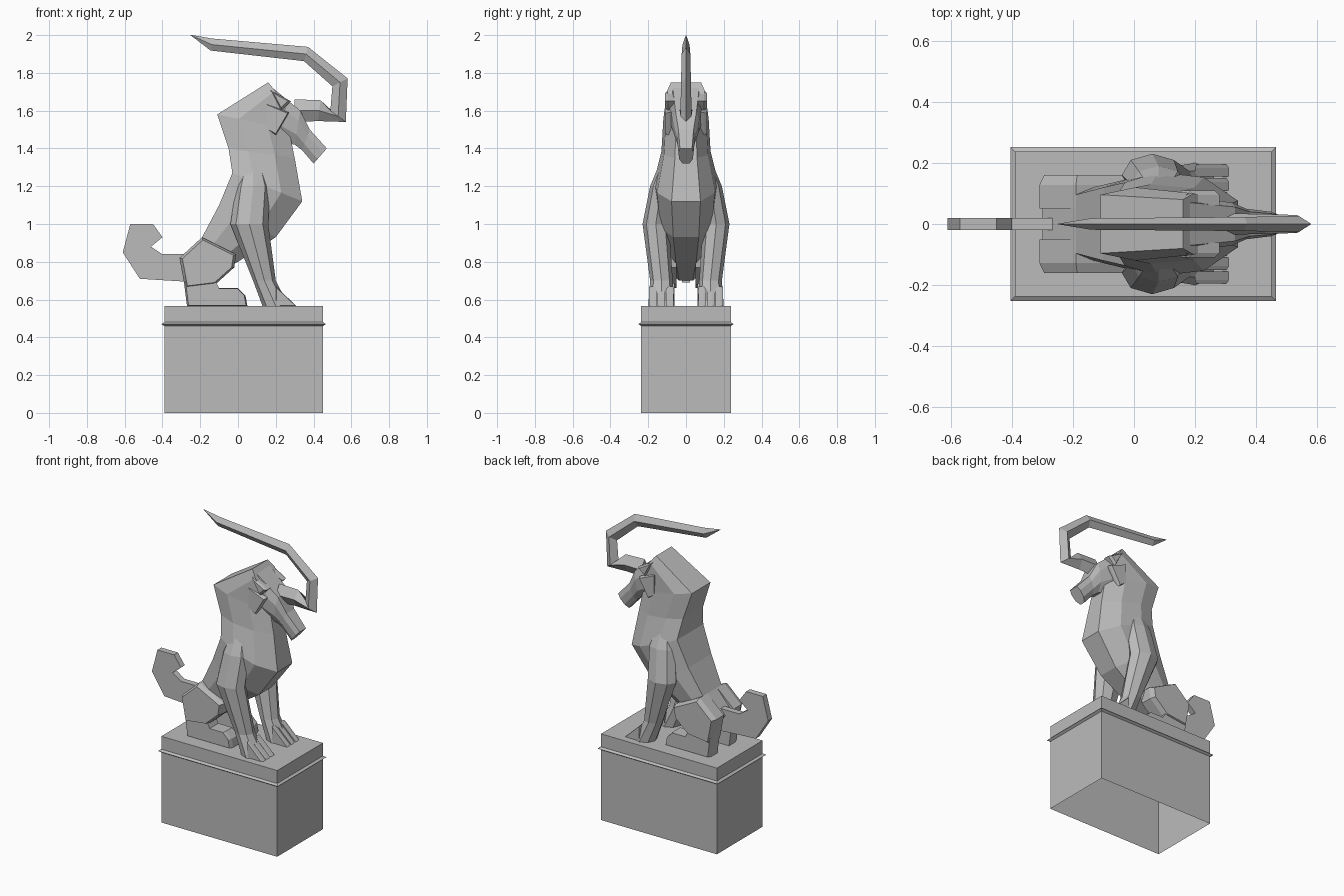
import bpy, bmesh
from math import cos, sin, pi, sqrt
from mathutils import Vector

cube = bpy.data.objects.get("Cube")
if cube:
    bpy.data.objects.remove(cube, do_unlink=True)

stone = bpy.data.materials.new("grey_stone")
stone.use_nodes = True
stone.diffuse_color = (.5, .5, .5, 1)
shader = stone.node_tree.nodes["Principled BSDF"]
shader.inputs["Base Color"].default_value = stone.diffuse_color

PLINTH_TOP = .565


def loft(name, rings, mirror=False, open_start=False):
    """Skin a list of equal-sized point rings with flat faces and cap the ends."""
    bm = bmesh.new()
    loops = [[bm.verts.new(point) for point in ring] for ring in rings]
    for lower, upper in zip(loops, loops[1:]):
        for i in range(len(lower)):
            bm.faces.new((lower[i - 1], lower[i], upper[i], upper[i - 1]))
    bm.faces.new(loops[-1])
    if not open_start:
        bm.faces.new(reversed(loops[0]))
    bmesh.ops.recalc_face_normals(bm, faces=bm.faces)
    mesh = bpy.data.meshes.new(name)
    bm.to_mesh(mesh)
    bm.free()
    mesh.materials.append(stone)
    part = bpy.data.objects.new(name, mesh)
    bpy.context.collection.objects.link(part)
    if mirror:
        modifier = part.modifiers.new("other_side", "MIRROR")
        modifier.use_axis = (False, True, False)
        modifier.use_mirror_merge = False


def section(back, front, width):
    """Eight-sided symmetric ring: broad back, wide flanks and a narrow front."""
    start, end = (Vector((x, 0, z)) for x, z in (back, front))
    profile = ((0, .8), (.3, 1), (.7, .9), (1, .45))
    left = [start.lerp(end, t) + Vector((0, width * w, 0)) for t, w in profile]
    right = [Vector((p.x, -p.y, p.z)) for p in reversed(left)]
    return left + right


def slab(name, outline, inner, outer, taper=.9, mirror=True):
    """Plate with an outline in x and z, chamfered on its outer side by a taper."""
    points = [Vector((x, 0, z)) for x, z in outline]
    centre = sum(points, Vector()) / len(points)

    def ring(y, scale):
        return [centre.lerp(p, scale) + Vector((0, y, 0)) for p in points]

    shoulder = inner + (outer - inner) * .7
    loft(name, [ring(inner, 1), ring(shoulder, 1), ring(outer, taper)], mirror)


def oval(x, y, z, length, width):
    """Eight-sided level ring with the given half length and half width."""
    angles = [i * pi / 4 for i in range(8)]
    return [(x + length * cos(a), y + width * sin(a), z) for a in angles]


# Pedestal, open underneath, with a thin pointed moulding
def plinth_ring(z, grow=0):
    length, depth = .42 + grow, .237 + grow
    signs = ((-1, -1), (1, -1), (1, 1), (-1, 1))
    return [(.03 + sx * length, sy * depth, z) for sx, sy in signs]


loft("pedestal", [plinth_ring(0), plinth_ring(.46), plinth_ring(.47, .015),
                  plinth_ring(.48), plinth_ring(PLINTH_TOP)], open_start=True)

# Body, neck and mane as one faceted loft from rump to crown
loft("body_and_mane", [section(*s) for s in (
    ((-.3, .8), (-.2, .7), .08),
    ((-.19, .93), (0, .8), .12),
    ((-.1, 1.1), (.2, .93), .15),
    ((-.03, 1.27), (.34, 1.12), .17),
    ((-.05, 1.4), (.3, 1.35), .13),
    ((-.11, 1.58), (.27, 1.5), .12),
    ((.16, 1.75), (.28, 1.6), .1),
)])

# Head tapering into the muzzle
loft("head", [section(*s) for s in (
    ((.16, 1.74), (.25, 1.43), .09),
    ((.33, 1.6), (.3, 1.42), .07),
    ((.38, 1.5), (.34, 1.39), .05),
    ((.47, 1.4), (.4, 1.32), .04),
)])

# Ears and the cheek fringe framing the face
slab("ear", [(.17, 1.71), (.28, 1.65), (.23, 1.6)], .06, .11, .7)
slab("cheek_fringe", [(.15, 1.64), (.27, 1.59), (.2, 1.47), (.15, 1.5)], .05, .11)

# Curved horn: a diamond section swept along a path, thinning to the tip
path = [Vector((x, 0, z)) for x, z in (
    (.3, 1.6), (.43, 1.6), (.53, 1.57), (.54, 1.75),
    (.36, 1.9), (-.14, 1.95), (-.25, 2))]
horn_rings = []
for i, point in enumerate(path):
    before = path[max(i - 1, 0)]
    after = path[min(i + 1, len(path) - 1)]
    along = (after - before).normalized()
    size = sqrt(1 - i / len(path)) if after != point else .02
    across = Vector((-along.z, 0, along.x)) * size * .06
    side = Vector((0, .035 * size, 0))
    horn_rings.append([point + across, point + side, point - across, point - side])
loft("horn", horn_rings)

# Front legs from paw to shoulder
loft("front_leg", [oval(*r) for r in (
    (.2, .13, PLINTH_TOP, .07, .07),
    (.14, .13, .7, .06, .06),
    (.06, .16, 1, .1, .07),
    (.08, .13, 1.2, .09, .06),
    (.08, .1, 1.32, .05, .04),
)], mirror=True)

# Three toes on each front paw
for i in range(3):
    inside = .065 + i * .045
    slab("front_toe", [(.2, PLINTH_TOP), (.31, PLINTH_TOP), (.2, .67)],
         inside, inside + .04)

# Folded hind legs
slab("hind_thigh", [(-.31, .82), (-.19, .93), (-.01, .84), (-.02, .77),
                    (-.12, .68), (-.28, .66)], .05, .16)
slab("hind_foot", [(-.3, .8), (-.12, .7), (-.1, .66), (0, .66), (.04, .62),
                   (.05, PLINTH_TOP), (-.27, PLINTH_TOP)], .06, .15, .95)

# Flat hooked tail
slab("tail", [(-.2, .84), (-.4, .84), (-.46, .88), (-.4, .93), (-.45, 1),
              (-.57, 1), (-.61, .85), (-.52, .71), (-.2, .69)],
     -.02, .02, taper=1, mirror=False)
